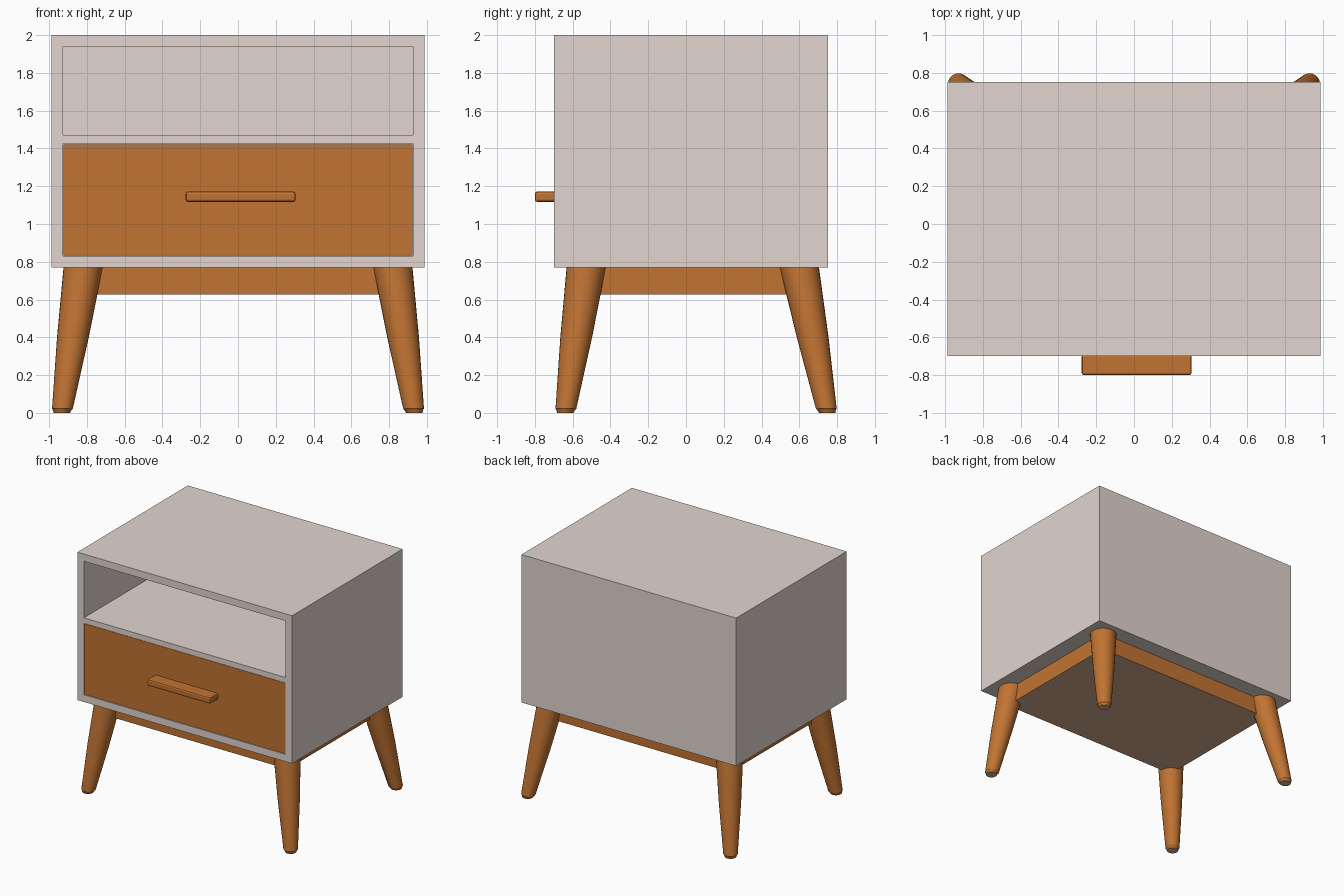
import bpy, bmesh, math
from mathutils import Vector

cube = bpy.data.objects.get("Cube")
if cube:
    bpy.data.objects.remove(cube, do_unlink=True)


def material(name, srgb):
    lin = [(c / 255) ** 2.2 for c in srgb] + [1.0]
    m = bpy.data.materials.new(name)
    m.use_nodes = True
    m.diffuse_color = lin
    m.node_tree.nodes["Principled BSDF"].inputs["Base Color"].default_value = lin
    return m


GREY = material("warm grey paint", (225, 212, 206))
WOOD = material("orange wood", (192, 115, 54))
UNDER = material("dull beige underside", (212, 172, 143))


def finish(name, bm, *mats):
    bmesh.ops.recalc_face_normals(bm, faces=bm.faces)
    me = bpy.data.meshes.new(name)
    bm.to_mesh(me)
    bm.free()
    ob = bpy.data.objects.new(name, me)
    bpy.context.collection.objects.link(ob)
    for m in mats:
        me.materials.append(m)
    return ob


def box(name, lo, hi, mat, bevel=0.0):
    bm = bmesh.new()
    bmesh.ops.create_cube(bm, size=1)
    lo, hi = Vector(lo), Vector(hi)
    for v in bm.verts:
        v.co = (lo + hi) / 2 + v.co * (hi - lo)
    ob = finish(name, bm, mat)
    if bevel:
        mod = ob.modifiers.new("soft edges", "BEVEL")
        mod.width, mod.segments = bevel, 2
    return ob


def smooth(ob, angle):
    bpy.ops.object.select_all(action="DESELECT")
    ob.select_set(True)
    bpy.context.view_layer.objects.active = ob
    bpy.ops.object.shade_smooth_by_angle(angle=math.radians(angle))


# Cabinet shell: outer size, wall thickness, shelf heights
W, FRONT, BACK, BOTTOM, TOP, T = 0.988, -0.70, 0.752, 0.77, 2.0, 0.06
SHELF_LOW, SHELF_HIGH = 1.425, 1.47
inner = W - T
box("top_panel", (-W, FRONT, TOP - T), (W, BACK, TOP), GREY)
box("bottom_panel", (-W, FRONT, BOTTOM), (W, BACK, BOTTOM + T), GREY)
for side, s in (("left", 1), ("right", -1)):
    a, b = sorted((s * inner, s * W))
    box(side + "_panel", (a, FRONT, BOTTOM + T), (b, BACK, TOP - T), GREY)
box("back_panel", (-inner, BACK - T, BOTTOM + T), (inner, BACK, TOP - T), GREY)
box("shelf", (-inner, FRONT, SHELF_LOW), (inner, BACK - T, SHELF_HIGH), GREY)

# Drawer and its pull
gap = 0.003
box("drawer", (-inner + gap, FRONT + 0.002, BOTTOM + T + gap),
    (inner - gap, BACK - T, SHELF_LOW - gap), WOOD)
box("drawer_pull", (-0.277, -0.80, 1.117), (0.305, FRONT + 0.01, 1.172), WOOD, 0.012)

# Base block between the legs, with a duller underside
base = box("base_frame", (-0.84, -0.55, 0.627), (0.84, 0.615, BOTTOM), WOOD)
base.data.materials.append(UNDER)
for p in base.data.polygons:
    if p.normal.z < -0.5:
        p.material_index = 1


# Splayed tapering round legs with a small worn pad under each foot
def leg(name, foot, head, sides=28):
    bm = bmesh.new()
    rings = []
    for z, r in ((0.0, 0.043), (0.016, 0.05), (0.022, 0.055), (0.4, 0.084), (BOTTOM, 0.104)):
        c = Vector(foot).lerp(Vector(head), z / BOTTOM)
        rings.append([bm.verts.new((c.x + r * math.cos(t), c.y + r * math.sin(t), z))
                      for t in (math.tau * i / sides for i in range(sides))])
    for low, high in zip(rings, rings[1:]):
        for i in range(sides):
            j = (i + 1) % sides
            bm.faces.new((low[i], low[j], high[j], high[i]))
    bm.faces.new(rings[0][::-1]).material_index = 1
    bm.faces.new(rings[-1])
    smooth(finish(name, bm, WOOD, UNDER), 30)


for side, s in (("left", 1), ("right", -1)):
    leg("front_leg_" + side, (s * 0.933, -0.639, 0), (s * 0.82, -0.528, 0))
    leg("back_leg_" + side, (s * 0.933, 0.747, 0), (s * 0.82, 0.6, 0))
